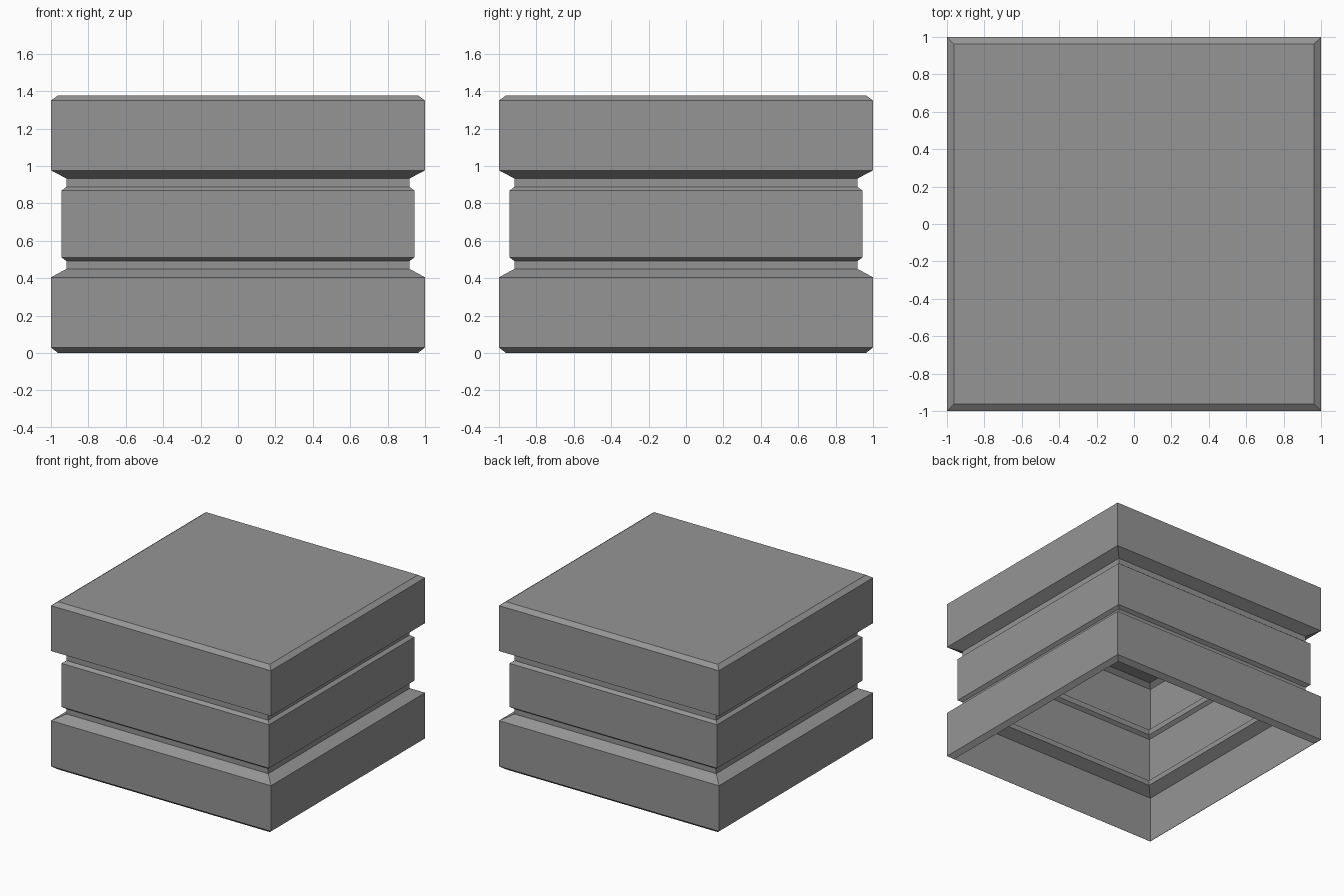
import bpy
import bmesh

# Remove the default cube
cube = bpy.data.objects.get("Cube")
if cube:
    bpy.data.objects.remove(cube, do_unlink=True)

# Plain grey material
grey = bpy.data.materials.new("mid_grey")
grey.use_nodes = True
colour = (0.3, 0.3, 0.3, 1)
grey.diffuse_color = colour
grey.node_tree.nodes["Principled BSDF"].inputs["Base Color"].default_value = colour

# Outer profile as (half width, height), from the open base to the lid
profile = [
    (0.962, 0), (1, 0.03), (1, 0.405), (0.917, 0.45),      # lower slab
    (0.917, 0.492), (0.943, 0.511), (0.943, 0.869),        # middle slab
    (0.917, 0.889), (0.917, 0.933), (1, 0.977),            # upper neck
    (1, 1.35), (0.962, 1.378),                             # upper slab
]
corners = [(-1, -1), (1, -1), (1, 1), (-1, 1)]

# Thin shell: square rings bridged upward, capped at the top, open underneath
bm = bmesh.new()
rings = [[bm.verts.new((x * w, y * w, z)) for x, y in corners] for w, z in profile]
for low, high in zip(rings, rings[1:]):
    for i in range(4):
        j = (i + 1) % 4
        bm.faces.new((low[i], low[j], high[j], high[i]))
bm.faces.new(rings[-1])

mesh = bpy.data.meshes.new("stepped_block")
bm.to_mesh(mesh)
bm.free()
mesh.materials.append(grey)
block = bpy.data.objects.new("stepped_block", mesh)
bpy.context.collection.objects.link(block)
